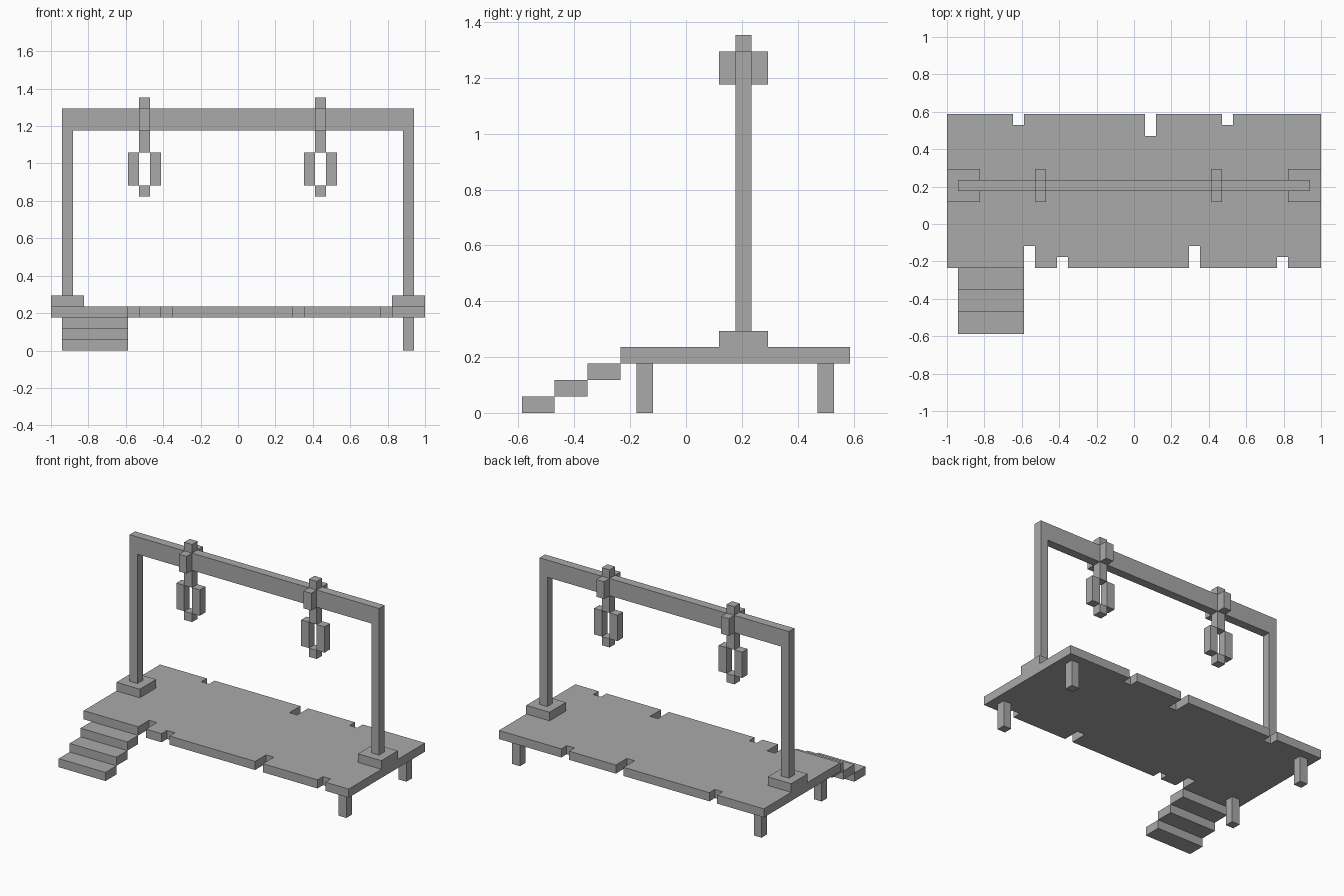
import bpy
import bmesh
from mathutils import Vector

cube = bpy.data.objects.get("Cube")
if cube:
    bpy.data.objects.remove(cube)

U = 1 / 17  # grid unit: the deck is 34 units long

grey = bpy.data.materials.new("plain_grey")
grey.use_nodes = True
grey.diffuse_color = (0.4, 0.4, 0.4, 1)
grey.node_tree.nodes["Principled BSDF"].inputs["Base Color"].default_value = grey.diffuse_color


def prism(name, outline, direction):
    """Extrude a closed outline (in grid units) along a direction."""
    bm = bmesh.new()
    face = bm.faces.new([bm.verts.new(Vector(p) * U) for p in outline])
    top = bmesh.ops.extrude_face_region(bm, geom=[face])["geom"]
    bmesh.ops.translate(bm, vec=Vector(direction) * U,
                        verts=[v for v in top if isinstance(v, bmesh.types.BMVert)])
    bmesh.ops.recalc_face_normals(bm, faces=bm.faces)
    mesh = bpy.data.meshes.new(name)
    bm.to_mesh(mesh)
    bm.free()
    mesh.materials.append(grey)
    obj = bpy.data.objects.new(name, mesh)
    bpy.context.collection.objects.link(obj)
    return obj


def box(name, x, y, z):
    """Box from (low, high) ranges in grid units."""
    outline = [(x[0], y[0], z[0]), (x[1], y[0], z[0]), (x[1], y[1], z[0]), (x[0], y[1], z[0])]
    return prism(name, outline, (0, 0, z[1] - z[0]))


def notched_edge(y, inward, notches):
    """Deck edge from left to right with one-unit-wide notches (x, depth)."""
    points = [(-17, y, 3)]
    for x, depth in notches:
        inner = y + inward * depth
        points += [(x, y, 3), (x, inner, 3), (x + 1, inner, 3), (x + 1, y, 3)]
    return points + [(17, y, 3)]


# Deck with broken plank ends
front = notched_edge(-4, 1, [(-10, 2), (-7, 1), (5, 2), (13, 1)])
back = notched_edge(10, -1, [(-11, 1), (1, 2), (8, 1)])
prism("deck", front + back[::-1], (0, 0, 1))

# Stairs
for i in range(3):
    box(f"step_{i + 1}", (-16, -10), (-10 + 2 * i, -8 + 2 * i), (i, i + 1))

# Legs and post footings
for side, sx in (("left", 1), ("right", -1)):
    leg_x = sorted((15 * sx, 16 * sx))
    box(f"front_leg_{side}", leg_x, (-3, -2), (0, 3))
    box(f"back_leg_{side}", leg_x, (8, 9), (0, 3))
    box(f"post_footing_{side}", sorted((14 * sx, 17 * sx)), (2, 5), (4, 5))

# Posts and crossbeam as one frame
frame = [(-16, 5), (-16, 22), (16, 22), (16, 5), (15, 5), (15, 20), (-15, 20), (-15, 5)]
prism("gallows_frame", [(x, 3, z) for x, z in frame], (0, 1, 0))

# Ropes tied around the beam, each with a loop
for side, x in (("right", -9), ("left", 7)):
    mid = (x, x + 1)
    box(f"rope_top_{side}", mid, (3, 4), (22, 23))
    box(f"rope_wrap_front_{side}", mid, (2, 3), (20, 22))
    box(f"rope_wrap_back_{side}", mid, (4, 5), (20, 22))
    box(f"rope_{side}", mid, (3, 4), (18, 20))
    box(f"loop_outer_{side}", (x - 1, x), (3, 4), (15, 18))
    box(f"loop_inner_{side}", (x + 1, x + 2), (3, 4), (15, 18))
    box(f"loop_bottom_{side}", mid, (3, 4), (14, 15))
